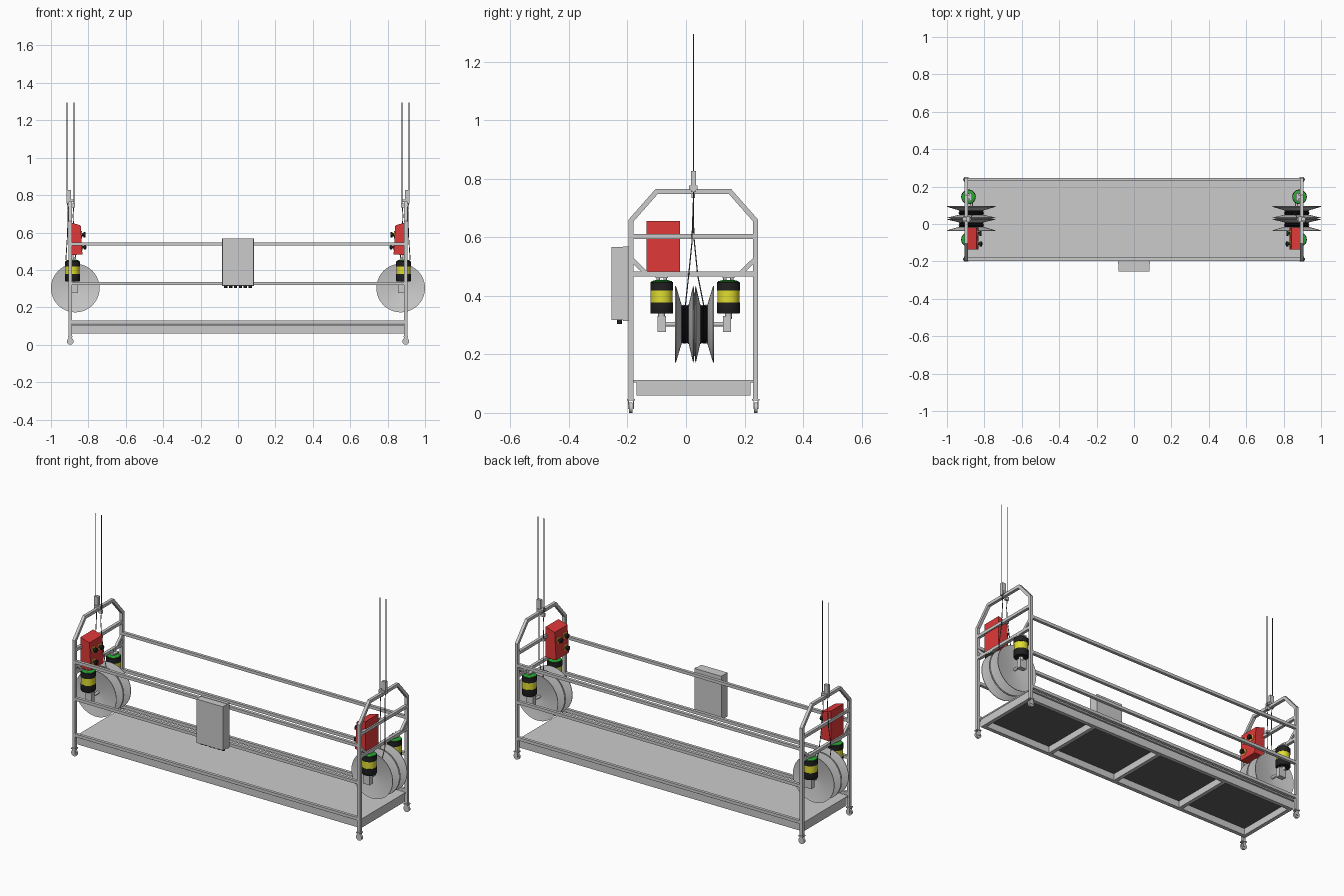
import bpy, bmesh, math
from mathutils import Vector

if "Cube" in bpy.data.objects:
    bpy.data.objects.remove(bpy.data.objects["Cube"])

CY = 0.025            # centre line of the platform in y
Y0, Y1 = -0.188, 0.238  # front and back posts
XE = -0.897           # left end frame (right one is mirrored)
T = 0.017             # tube width


def mat(name, c):
    m = bpy.data.materials.new(name)
    m.diffuse_color = (*c, 1)
    m.use_nodes = True
    m.node_tree.nodes["Principled BSDF"].inputs["Base Color"].default_value = m.diffuse_color
    return m


RED, BLACK = mat("red", (0.75, 0.04, 0.04)), mat("black", (0.015, 0.015, 0.015))
YELLOW, GREEN = mat("yellow", (0.75, 0.72, 0.03)), mat("green", (0.02, 0.4, 0.03))
ORANGE = mat("orange", (0.85, 0.4, 0.05))
DARK = mat("dark_grey", (0.12, 0.12, 0.12))


def finish(name, bm, material=None, mirror=False, smooth=False):
    bmesh.ops.remove_doubles(bm, verts=bm.verts, dist=1e-5)
    bmesh.ops.recalc_face_normals(bm, faces=bm.faces)
    me = bpy.data.meshes.new(name)
    bm.to_mesh(me)
    bm.free()
    ob = bpy.data.objects.new(name, me)
    bpy.context.collection.objects.link(ob)
    if material:
        me.materials.append(material)
    if smooth:
        bpy.ops.object.select_all(action='DESELECT')
        ob.select_set(True)
        bpy.context.view_layer.objects.active = ob
        bpy.ops.object.shade_smooth_by_angle(angle=math.radians(35))
    if mirror:
        ob.modifiers.new("mirror", 'MIRROR').use_mirror_merge = False
    return ob


def add_box(bm, lo, hi):
    vs = bmesh.ops.create_cube(bm, size=1)['verts']
    for v in vs:
        v.co = Vector([(a + b) / 2 + c * (b - a) for a, b, c in zip(lo, hi, v.co)])


def boxes(name, spans, material=None, mirror=False):
    bm = bmesh.new()
    for lo, hi in spans:
        add_box(bm, lo, hi)
    return finish(name, bm, material, mirror)


def add_lathe(bm, profile, centre, axis, seg):
    # profile is (radius, height along axis)
    rings = []
    for r, h in profile:
        ring = []
        for i in range(seg):
            a = 2 * math.pi * i / seg
            u, v = r * math.cos(a), r * math.sin(a)
            p = {'x': (h, u, v), 'y': (u, h, v), 'z': (u, v, h)}[axis]
            ring.append(bm.verts.new(Vector(centre) + Vector(p)))
        rings.append(ring)
    for a, b in zip(rings, rings[1:]):
        for i in range(seg):
            j = (i + 1) % seg
            bm.faces.new((a[i], a[j], b[j], b[i]))


def lathe(name, profile, centres, axis='z', seg=32, material=None, mirror=True):
    bm = bmesh.new()
    for c in centres:
        add_lathe(bm, profile, c, axis, seg)
    return finish(name, bm, material, mirror, True)


def cyl(r, a, b):
    return [(0, a), (r, a), (r, b), (0, b)]


def sweep(name, pts, w, x):
    # mitred square tube along a path in the y-z plane
    bm = bmesh.new()
    ps = [Vector(p) for p in pts]
    rings = []
    for i, p in enumerate(ps):
        d0 = (p - ps[i - 1]).normalized() if i else (ps[1] - p).normalized()
        d1 = (ps[i + 1] - p).normalized() if i < len(ps) - 1 else d0
        n0, n1 = Vector((-d0.y, d0.x)), Vector((-d1.y, d1.x))
        n = (n0 + n1).normalized()
        n *= w / 2 / n.dot(n0)
        rings.append([bm.verts.new((x + sx * w / 2, p.x + s * n.x, p.y + s * n.y))
                      for sx, s in ((-1, -1), (1, -1), (1, 1), (-1, 1))])
    for a, b in zip(rings, rings[1:]):
        for k in range(4):
            bm.faces.new((a[k], a[(k + 1) % 4], b[(k + 1) % 4], b[k]))
    bm.faces.new(rings[0])
    bm.faces.new(rings[-1])
    return finish(name, bm, None, True)


# Platform: deck sheet over a perimeter and cross-beam frame
boxes("deck_sheet", [((-0.895, -0.18, 0.104), (0.895, 0.23, 0.112))])
boxes("deck_underside_panels", [((-0.88, -0.16, 0.098), (0.88, 0.21, 0.1035))], DARK)
beams = [((-0.893, y, 0.06), (0.893, y + 0.022, 0.104)) for y in (-0.17, 0.198)]
beams += [((x - 0.011, -0.148, 0.06), (x + 0.011, 0.198, 0.104))
          for x in (-0.882, -0.44, 0, 0.44, 0.882)]
boxes("deck_beams", beams)

# Long rails, front and back
h = T / 2
boxes("long_rails", [((XE, y - h, z - h), (-XE, y + h, z + h))
                     for y in (Y0, Y1) for z in (0.122, 0.328, 0.538)])

# End frames
sweep("end_arch", [(Y0, 0.043), (Y0, 0.657), (-0.1, 0.757), (0.15, 0.757),
                   (Y1, 0.657), (Y1, 0.043)], T, XE)
for nm, z in (("end_upper_bar", 0.603), ("end_lower_bar", 0.475)):
    sweep(nm, [(Y0, z), (Y1, z)], T, XE)
sweep("front_gusset", [(Y0, 0.527), (-0.134, 0.475)], T * 0.9, XE)
sweep("back_gusset", [(Y1, 0.527), (0.184, 0.475)], T * 0.9, XE)

# Casters
boxes("caster_plates", [((XE - 0.013, y - 0.013, 0.042), (XE + 0.013, y + 0.013, 0.048))
                        for y in (Y0, Y1)], None, True)
boxes("caster_forks", [((XE - 0.009, y + s * 0.008 - 0.0015, 0.014),
                        (XE + 0.009, y + s * 0.008 + 0.0015, 0.042))
                       for y in (Y0, Y1) for s in (-1, 1)], None, True)
lathe("caster_wheels", cyl(0.018, -0.006, 0.006),
      [(XE, y, 0.018) for y in (Y0, Y1)], 'y', 24)

# Double cable drums with dished flanges
DC = (-0.87, 0.029, 0.303)
half = [(0, -0.045), (0.02, -0.045), (0.13, -0.066), (0.13, -0.063),
        (0.066, -0.044), (0.06, -0.044), (0.06, -0.02), (0.066, -0.02),
        (0.13, -0.005), (0.13, -0.003), (0.10, 0)]
lathe("cable_drum", half + [(r, -y) for r, y in half[-2::-1]], [DC], 'y', 48)
coil = [(0.058, -0.0125)]
for i in range(6):
    y = -0.0125 + i * 0.025 / 6
    coil += [(0.063, y), (0.068, y + 0.0021), (0.063, y + 0.0041)]
coil.append((0.058, 0.0125))
lathe("wound_cable", coil, [(DC[0], DC[1] + s * 0.032, DC[2]) for s in (-1, 1)],
      'y', 40, BLACK)
lathe("drum_shaft", cyl(0.008, -0.11, 0.11), [DC], 'y', 20)

# Motors hanging from the lower bar
MX = -0.885
MC = [(MX, y, 0) for y in (-0.083, 0.145)]
lathe("motor_lower_casing", [(0, 0.339), (0.037, 0.339), (0.039, 0.342),
                             (0.039, 0.378), (0, 0.378)], MC, material=BLACK)
lathe("motor_band", cyl(0.0375, 0.376, 0.42), MC, material=YELLOW)
lathe("motor_upper_casing", [(0, 0.418), (0.039, 0.418), (0.039, 0.446),
                             (0.036, 0.448), (0, 0.448)], MC, material=BLACK)
lathe("motor_cap", [(0.035, 0.446), (0.035, 0.45), (0.02, 0.454), (0, 0.455)],
      MC, material=GREEN)
lathe("motor_shaft", cyl(0.012, 0.32, 0.34), MC, seg=20)
boxes("gearbox", [((MX - 0.012, y - 0.014, 0.277), (MX + 0.03, y + 0.014, 0.331))
                  for y in (-0.083, 0.14)], None, True)
boxes("motor_mounts", [((MX - 0.02, y - 0.021, 0.461), (MX + 0.02, y + 0.021, 0.468))
                       for _, y, _ in MC], None, True)
lathe("motor_hangers", cyl(0.006, 0.45, 0.482),
      [(MX, y + s * 0.012, 0) for _, y, _ in MC for s in (-1, 1)], seg=12)

# Red operator boxes with sloping lid and face
bm = bmesh.new()
prof = [(-0.898, 0.48), (-0.898, 0.655), (-0.841, 0.638), (-0.832, 0.482)]
f = bm.faces.new([bm.verts.new((x, -0.135, z)) for x, z in prof])
ext = bmesh.ops.extrude_face_region(bm, geom=[f])['geom']
bmesh.ops.translate(bm, vec=(0, 0.115, 0),
                    verts=[v for v in ext if isinstance(v, bmesh.types.BMVert)])
finish("operator_box", bm, RED, True)
KN = [(-0.106, 0.59), (-0.05, 0.585), (-0.106, 0.522)]
KX = [-0.832 - (z - 0.482) * 0.058 for _, z in KN]
KC = [(x, y, z) for x, (y, z) in zip(KX, KN)]
lathe("knob_plates", cyl(0.018, -0.004, 0.003), KC, 'x', 20, ORANGE)
lathe("control_knobs", [(0, 0), (0.007, 0), (0.007, 0.012), (0.013, 0.012),
                        (0.013, 0.022), (0, 0.024)], KC, 'x', 16, BLACK)

# Central control cabinet on the front rails
boxes("control_cabinet", [((-0.083, -0.255, 0.318), (0.083, -0.197, 0.567))])
boxes("cabinet_rim", [((-0.085, -0.215, 0.314), (0.085, -0.196, 0.569))])
lathe("cable_glands", cyl(0.009, 0.304, 0.32),
      [(-0.066 + 0.0264 * i, -0.227, 0) for i in range(6)], seg=12,
      material=BLACK, mirror=False)

# Suspension block at the top of each end frame
boxes("suspension_block", [((-0.918, CY - 0.008, 0.755), (-0.893, CY + 0.009, 0.827)),
                           ((-0.914, CY - 0.014, 0.762), (-0.878, CY + 0.015, 0.777)),
                           ((-0.893, CY - 0.006, 0.735), (-0.872, CY + 0.006, 0.755))],
      None, True)
boxes("cable_guide", [((-0.898, CY - 0.007, 0.597), (-0.872, CY + 0.007, 0.609))],
      None, True)

# Suspension cables from above down to the drums
paths = [[(-0.914, CY, 1.295), (-0.914, CY, 0.78), (-0.908, CY, 0.72),
          (-0.912, 0.02, 0.58), (-0.92, 0.008, 0.46), (-0.9, -0.003, 0.36)],
         [(-0.877, CY, 1.295), (-0.877, CY, 0.76), (-0.882, CY, 0.69),
          (-0.877, 0.027, 0.6), (-0.868, 0.04, 0.47), (-0.86, 0.061, 0.365)]]
for side in (1, -1):
    cu = bpy.data.curves.new("suspension_cables", 'CURVE')
    cu.dimensions = '3D'
    cu.bevel_depth = 0.0022
    cu.bevel_resolution = 1
    for pts in paths:
        sp = cu.splines.new('POLY')
        sp.points.add(len(pts) - 1)
        for p, (x, y, z) in zip(sp.points, pts):
            p.co = (x * side, y, z, 1)
    cu.materials.append(DARK)
    ob = bpy.data.objects.new("suspension_cables", cu)
    bpy.context.collection.objects.link(ob)
